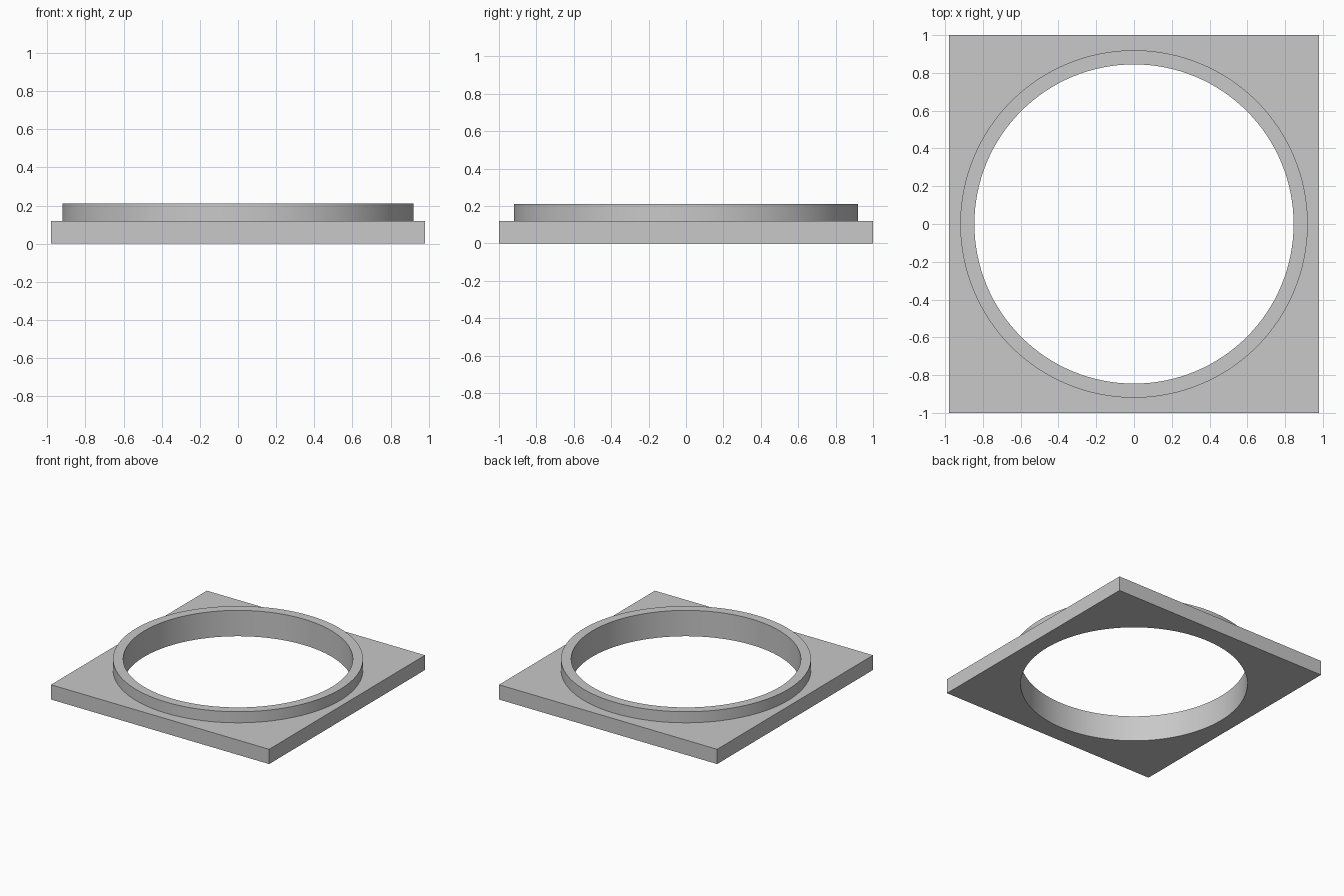
import bpy
import math

default = bpy.data.objects.get("Cube")
if default:
    bpy.data.objects.remove(default, do_unlink=True)

WIDTH, DEPTH = 1.96, 2.0
PLATE_TOP, COLLAR_TOP = 0.12, 0.21
COLLAR_RADIUS, BORE_RADIUS = 0.92, 0.845
SEGMENTS = 128

grey = bpy.data.materials.new("plain grey")
grey.use_nodes = True
colour = (0.58, 0.58, 0.58, 1)
grey.diffuse_color = colour
grey.node_tree.nodes["Principled BSDF"].inputs["Base Color"].default_value = colour


def cylinder(name, radius, bottom, top):
    bpy.ops.mesh.primitive_cylinder_add(
        vertices=SEGMENTS, radius=radius, depth=top - bottom,
        location=(0, 0, (bottom + top) / 2))
    obj = bpy.context.object
    obj.name = name
    obj.data.materials.append(grey)
    obj.hide_render = True
    return obj


def combine(target, tool, operation):
    mod = target.modifiers.new(tool.name, 'BOOLEAN')
    mod.operation = operation
    mod.solver = 'EXACT'
    mod.object = tool
    bpy.ops.object.select_all(action='DESELECT')
    target.select_set(True)
    bpy.context.view_layer.objects.active = target
    bpy.ops.object.modifier_apply(modifier=mod.name)
    bpy.data.objects.remove(tool, do_unlink=True)


# Rectangular base plate
bpy.ops.mesh.primitive_cube_add(size=1, location=(0, 0, PLATE_TOP / 2))
frame = bpy.context.object
frame.name = "collared_plate"
frame.scale = (WIDTH, DEPTH, PLATE_TOP)
bpy.ops.object.transform_apply(location=True, rotation=False, scale=True)
frame.data.materials.append(grey)

# Raised round collar, then the bore through both
combine(frame, cylinder("collar", COLLAR_RADIUS, PLATE_TOP / 2, COLLAR_TOP), 'UNION')
combine(frame, cylinder("bore", BORE_RADIUS, -0.1, COLLAR_TOP + 0.1), 'DIFFERENCE')

# Smooth round walls with crisp rims
bpy.ops.object.shade_smooth_by_angle(angle=math.radians(30))
